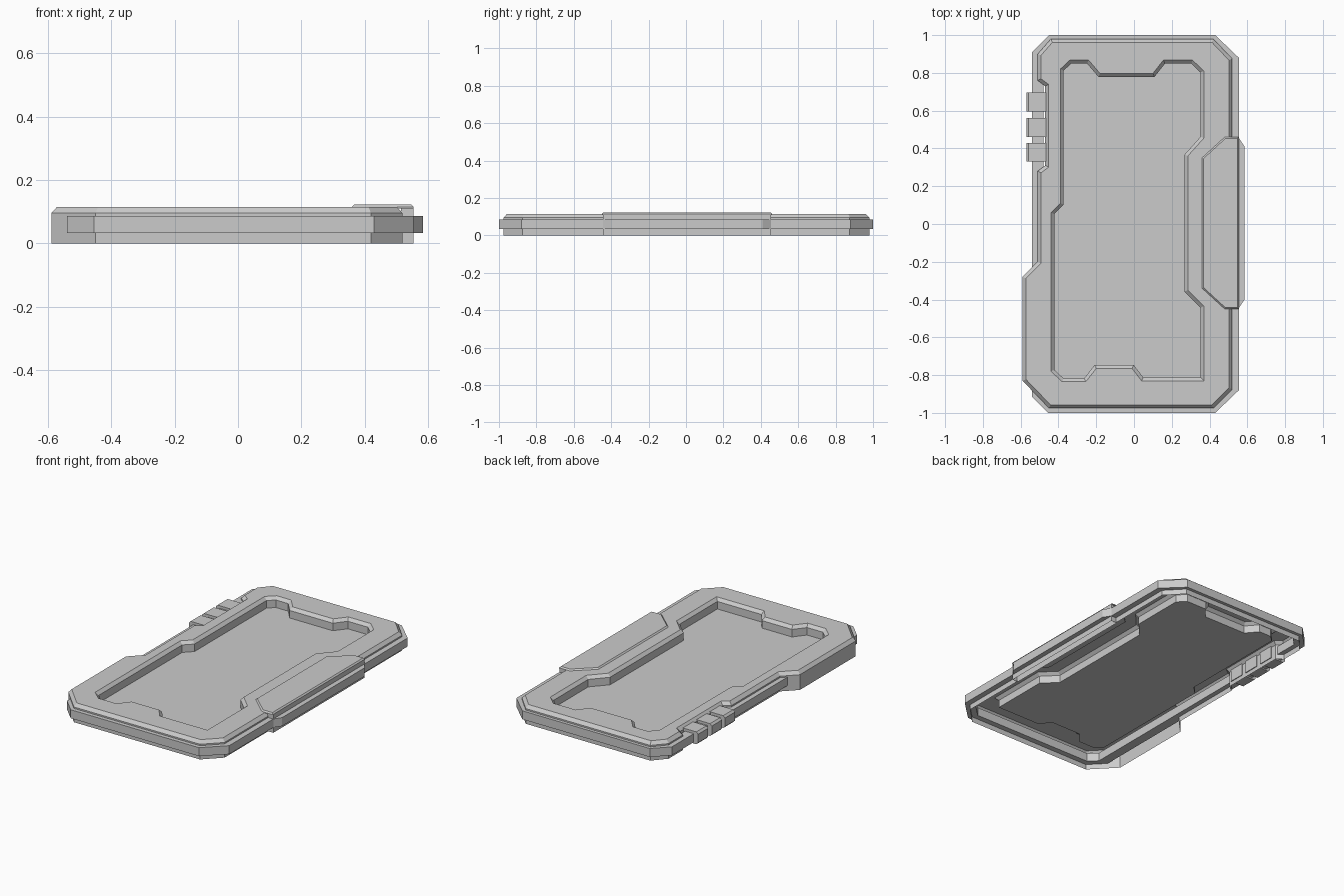
import bpy
import bmesh
from mathutils import Vector

cube = bpy.data.objects.get("Cube")
if cube:
    bpy.data.objects.remove(cube, do_unlink=True)

# One plain grey for the whole device
grey = bpy.data.materials.new("plain grey")
grey.use_nodes = True
colour = (0.6, 0.6, 0.6, 1)
grey.diffuse_color = colour
grey.node_tree.nodes["Principled BSDF"].inputs["Base Color"].default_value = colour


def inset(points, d):
    """Mitred inward offset of a clockwise outline."""
    result = []
    for i, p in enumerate(points):
        a, b, c = Vector(points[i - 1]), Vector(p), Vector(points[(i + 1) % len(points)])
        u, v = (b - a).normalized(), (c - b).normalized()
        n, m = Vector((u.y, -u.x)), Vector((v.y, -v.x))
        result.append(tuple(b + (n + m) * d / (1 + n.dot(m))))
    return result


def ring(bm, points, z):
    return [bm.verts.new((x, y, z)) for x, y in points]


def bridge(bm, lower, upper):
    n = len(lower)
    for i in range(n):
        j = (i + 1) % n
        bm.faces.new((lower[j], lower[i], upper[i], upper[j]))


def stack(bm, levels):
    """Join a list of (outline, height) levels and return their rings."""
    rings = [ring(bm, p, z) for p, z in levels]
    for low, high in zip(rings, rings[1:]):
        bridge(bm, low, high)
    return rings


def finish(name, bm):
    bmesh.ops.recalc_face_normals(bm, faces=bm.faces[:])
    mesh = bpy.data.meshes.new(name)
    bm.to_mesh(mesh)
    bm.free()
    mesh.materials.append(grey)
    obj = bpy.data.objects.new(name, mesh)
    bpy.context.collection.objects.link(obj)
    return obj


def block(name, levels, bottom=True):
    bm = bmesh.new()
    rings = stack(bm, levels)
    bm.faces.new(rings[-1])
    if bottom:
        bm.faces.new(rings[0][::-1])
    return finish(name, bm)


# Casing outline, with the button notch and the wider lower left side
casing = [(-0.44, 0.98), (0.42, 0.98), (0.52, 0.875), (0.52, -0.875),
          (0.42, -0.975), (-0.45, -0.975), (-0.59, -0.83), (-0.59, -0.28),
          (-0.51, -0.2), (-0.51, 0.28), (-0.47, 0.31), (-0.47, 0.73),
          (-0.51, 0.76), (-0.51, 0.9)]

# Screen recess outline
recess = [(-0.39, 0.82), (-0.34, 0.867), (-0.24, 0.867), (-0.18, 0.797),
          (0.1, 0.797), (0.155, 0.867), (0.31, 0.867), (0.37, 0.81),
          (0.37, 0.455), (0.285, 0.36), (0.285, -0.35), (0.37, -0.435),
          (0.37, -0.83), (0.04, -0.83), (-0.01, -0.765), (-0.2, -0.765),
          (-0.255, -0.835), (-0.38, -0.835), (-0.44, -0.78), (-0.44, 0.06),
          (-0.39, 0.11)]

# Casing shell: open underneath, bevelled rim, sunken screen
TOP = 0.115
bm = bmesh.new()
walls = stack(bm, [(casing, 0), (casing, 0.095), (inset(casing, 0.018), TOP)])
floor = inset(recess, 0.018)
well = stack(bm, [(floor, 0.05), (floor, 0.097), (recess, TOP)])
bm.faces.new(well[0])
rim = []
for loop in (walls[-1], well[-1]):
    rim += [bm.edges.get((loop[i - 1], loop[i])) for i in range(len(loop))]
bmesh.ops.triangle_fill(bm, edges=rim, use_beauty=True, use_dissolve=False)
finish("casing_shell", bm)

# Bumper band: a closed ring standing proud of the casing
bumper = [(-0.45, 1), (0.43, 1), (0.555, 0.88), (0.555, -0.88),
          (0.43, -1), (-0.455, -1), (-0.54, -0.915), (-0.54, 0.91)]
inner = inset(bumper, 0.06)
bm = bmesh.new()
loops = stack(bm, [(inner, 0.033), (bumper, 0.033), (bumper, 0.086), (inner, 0.086)])
bridge(bm, loops[-1], loops[0])
finish("bumper_band", bm)

# Side grip: raised pad, outer wall and protruding strip
pad = [(0.36, 0.35), (0.48, 0.46), (0.555, 0.46), (0.555, -0.45),
       (0.48, -0.45), (0.36, -0.34)]
block("grip_pad", [(pad, 0.11), (pad, 0.115), (inset(pad, 0.008), 0.123)])
wall = [(0.515, 0.455), (0.555, 0.455), (0.555, -0.445), (0.515, -0.445)]
block("grip_wall", [(wall, 0), (wall, 0.112)], bottom=False)
strip = [(0.5, 0.455), (0.555, 0.455), (0.585, 0.41), (0.585, -0.4),
         (0.555, -0.445), (0.5, -0.445)]
block("grip_strip", [(strip, 0.033), (strip, 0.086)])

# Three side buttons in the notch
for number, y in enumerate((0.38, 0.51, 0.645), 1):
    key = [(-0.57, y + 0.05), (-0.465, y + 0.05), (-0.465, y - 0.05), (-0.57, y - 0.05)]
    cap = [(max(x, -0.558), v) for x, v in key]
    block(f"side_button_{number}", [(cap, 0.025), (key, 0.037), (key, 0.09), (cap, 0.102)])
